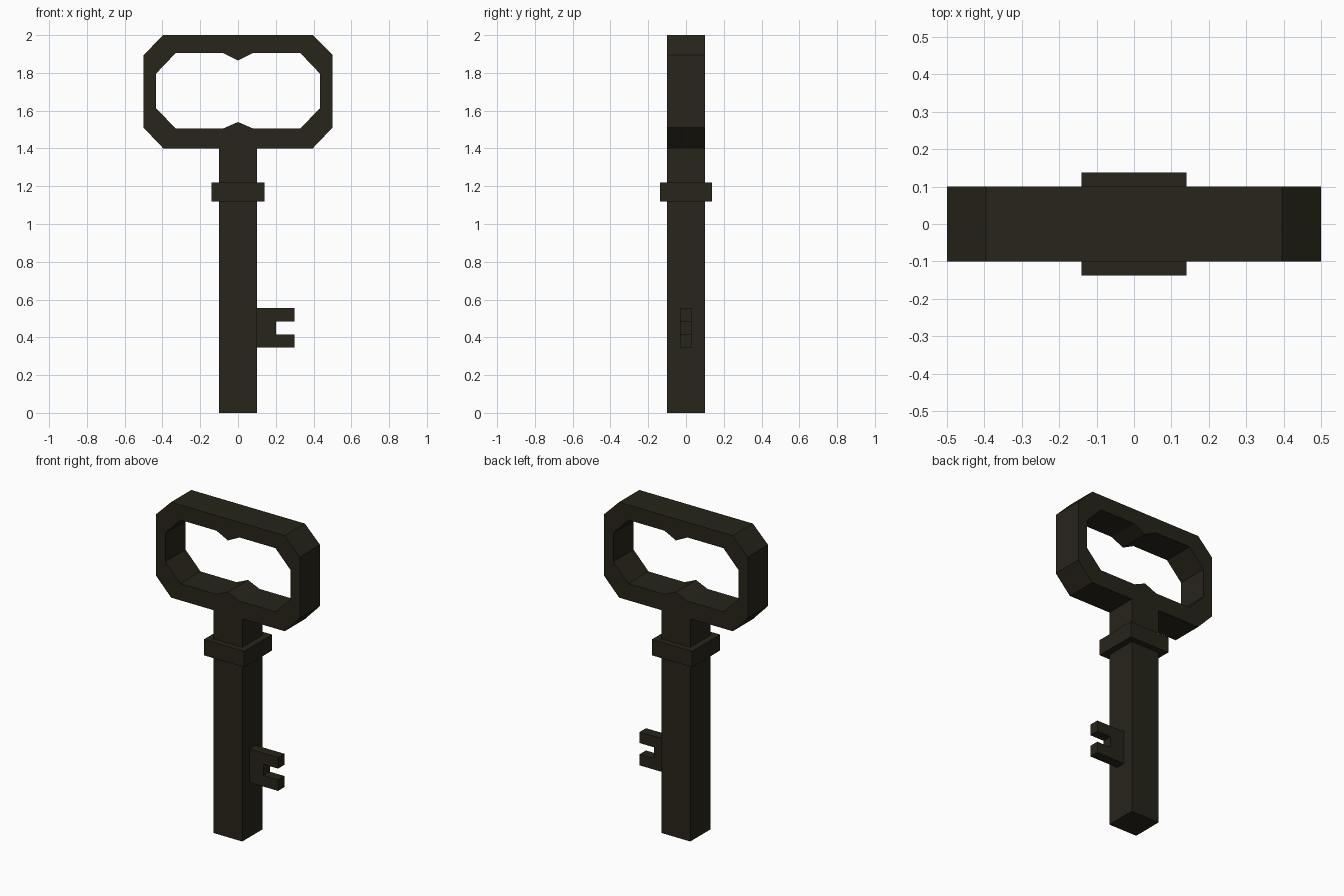
import bpy, bmesh

if "Cube" in bpy.data.objects:
    bpy.data.objects.remove(bpy.data.objects["Cube"])

mat = bpy.data.materials.new("dark_iron")
mat.diffuse_color = (0.02, 0.018, 0.01, 1)
mat.use_nodes = True
mat.node_tree.nodes["Principled BSDF"].inputs["Base Color"].default_value = mat.diffuse_color


def mirrored(half):
    """Close a right-hand half profile by mirroring it across x = 0."""
    return half + [(-x, z) for x, z in reversed(half) if x > 0]


def plate(name, loops, half_depth):
    """Fill x/z outlines (first outer, then holes) and extrude along y."""
    bm = bmesh.new()
    edges = []
    for loop in loops:
        vs = [bm.verts.new((x, -half_depth, z)) for x, z in loop]
        edges += [bm.edges.new((a, b)) for a, b in zip(vs, vs[1:] + vs[:1])]
    bmesh.ops.triangle_fill(bm, edges=edges, use_beauty=True)
    out = bmesh.ops.extrude_face_region(bm, geom=bm.faces[:], use_keep_orig=True)
    moved = [g for g in out["geom"] if isinstance(g, bmesh.types.BMVert)]
    bmesh.ops.translate(bm, verts=moved, vec=(0, 2 * half_depth, 0))
    bmesh.ops.recalc_face_normals(bm, faces=bm.faces[:])
    mesh = bpy.data.meshes.new(name)
    bm.to_mesh(mesh)
    bm.free()
    mesh.materials.append(mat)
    obj = bpy.data.objects.new(name, mesh)
    bpy.context.collection.objects.link(obj)
    return obj


# shaft flowing into the chamfered handle, with a notched window
outline = mirrored([(0.1, 0), (0.1, 1.4), (0.395, 1.4), (0.5, 1.51),
                    (0.5, 1.895), (0.395, 2.0)])
window = mirrored([(0, 1.54), (0.08, 1.505), (0.33, 1.505), (0.435, 1.615),
                   (0.435, 1.795), (0.33, 1.905), (0.08, 1.905), (0, 1.865)])
plate("handle_and_shaft", [outline, window], 0.1)

# square collar around the shaft
plate("collar", [mirrored([(0.14, 1.12), (0.14, 1.22)])], 0.138)

# toothed bit on the right side
bit = [(0.1, 0.345), (0.3, 0.345), (0.3, 0.415), (0.2, 0.415),
       (0.2, 0.485), (0.3, 0.485), (0.3, 0.555), (0.1, 0.555)]
plate("bit", [bit], 0.031)
